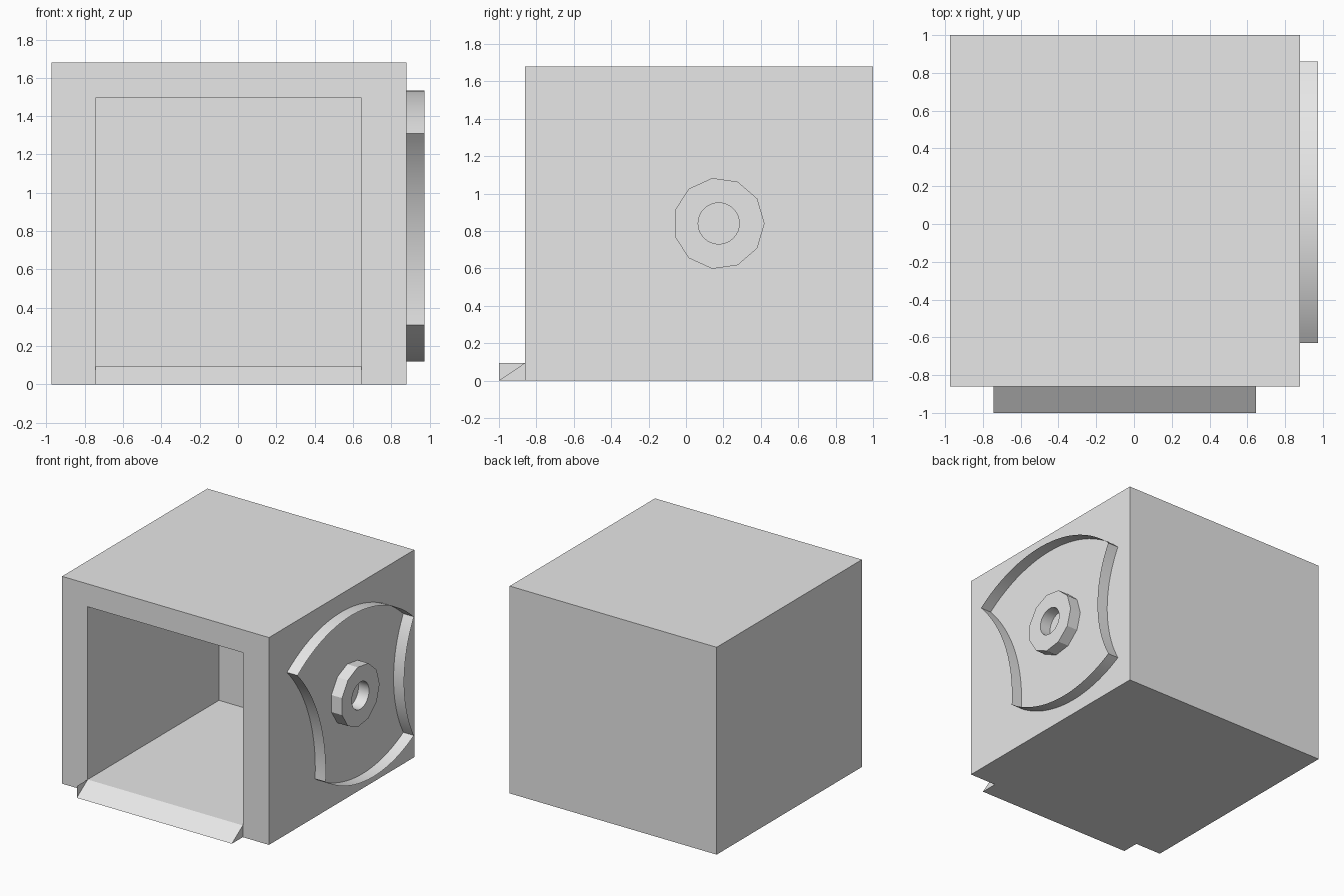
import bpy, bmesh
from math import cos, sin, pi, asin
from mathutils import Vector

if "Cube" in bpy.data.objects:
    bpy.data.objects.remove(bpy.data.objects["Cube"], do_unlink=True)

grey = bpy.data.materials.new("plain_grey")
grey.use_nodes = True
grey.diffuse_color = (0.8, 0.8, 0.8, 1)
grey.node_tree.nodes["Principled BSDF"].inputs["Base Color"].default_value = (0.8, 0.8, 0.8, 1)

SIDE, RIM = 0.88, 0.975        # side wall plane and outer edge of the side details
FRONT, LIP = -0.86, -1.0       # front plane and tip of the lip
LEFT, RIGHT, FLOOR, CEIL = -0.745, 0.645, 0.095, 1.495


def finish(bm, name, recalc=True, smooth=False):
    if recalc:
        bmesh.ops.recalc_face_normals(bm, faces=bm.faces)
    mesh = bpy.data.meshes.new(name)
    bm.to_mesh(mesh)
    bm.free()
    mesh.materials.append(grey)
    obj = bpy.data.objects.new(name, mesh)
    bpy.context.collection.objects.link(obj)
    if smooth:
        bpy.ops.object.select_all(action='DESELECT')
        obj.select_set(True)
        bpy.context.view_layer.objects.active = obj
        bpy.ops.object.shade_smooth_by_angle(angle=pi / 7)
    return obj


def arc(p, q, rise, steps=24):
    """Points from p up to (not including) q, bulging by rise to the left of p->q."""
    p, q = Vector(p), Vector(q)
    chord = q - p
    half = chord.length / 2
    normal = Vector((-chord.y, chord.x)).normalized()
    radius = (half ** 2 + rise ** 2) / (2 * rise)
    centre = (p + q) / 2 + normal * (rise - radius)
    span = asin(half / radius)
    along = chord.normalized()
    angles = [span * (2 * i / steps - 1) for i in range(steps)]
    return [centre + radius * (along * sin(a) + normal * cos(a)) for a in angles]


# Box body with a deep opening in the front
bm = bmesh.new()
bmesh.ops.create_cube(bm, size=1)
for v in bm.verts:
    v.co = (SIDE if v.co.x > 0 else -RIM, 1 if v.co.y > 0 else FRONT, 1.68 if v.co.z > 0 else 0)
front = min(bm.faces, key=lambda f: f.calc_center_median().y)
bmesh.ops.inset_individual(bm, faces=[front], thickness=0.1)
for v in front.verts:
    v.co = (RIGHT if v.co.x > 0 else LEFT, FRONT, CEIL if v.co.z > 0.8 else FLOOR)
pocket = bmesh.ops.extrude_face_region(bm, geom=[front])["geom"]
for v in pocket:
    if isinstance(v, bmesh.types.BMVert):
        v.co.y = 0.82
if front.is_valid:
    bmesh.ops.delete(bm, geom=[front], context='FACES_ONLY')
finish(bm, "box_body")

# Sloped lip below the opening
bm = bmesh.new()
ends = [[bm.verts.new((x, y, z)) for y, z in ((FRONT, 0), (LIP, 0), (FRONT, FLOOR))]
        for x in (LEFT, RIGHT)]
for end in ends:
    bm.faces.new(end)
for i, j in ((0, 1), (1, 2)):
    bm.faces.new((ends[0][i], ends[0][j], ends[1][j], ends[1][i]))
finish(bm, "front_lip")

# Thin cheek standing at one end of the lip
bm = bmesh.new()
bm.faces.new([bm.verts.new((LEFT, y, z)) for y, z in ((FRONT, FLOOR), (LIP, 0), (LIP, FLOOR))])
bm.faces.ensure_lookup_table()
bm.normal_update()
if bm.faces[0].normal.x < 0:
    bm.faces[0].normal_flip()
finish(bm, "lip_cheek", recalc=False)

# Thin curved rim on the side: two convex and two concave arcs
top_front, top_back = (-0.63, 1.31), (0.86, 1.217)
low_back, low_front = (0.86, 0.255), (-0.27, 0.31)
outline = (arc(top_front, top_back, 0.268) + arc(top_back, low_back, -0.125)
           + arc(low_back, low_front, 0.162) + arc(low_front, top_front, -0.11))
bm = bmesh.new()
rings = [[bm.verts.new((x, p.x, p.y)) for p in outline] for x in (SIDE, RIM)]
for i in range(len(outline)):
    j = (i + 1) % len(outline)
    bm.faces.new((rings[0][i], rings[0][j], rings[1][j], rings[1][i]))
finish(bm, "side_rim", smooth=True)

# Eleven-sided hub with a round hole
bm = bmesh.new()


def loop(radius, sides, x):
    turns = [2 * pi * i / sides for i in range(sides)]
    verts = [bm.verts.new((x, 0.175 + radius * cos(t), 0.84 + radius * sin(t))) for t in turns]
    edges = [bm.edges.new((verts[i], verts[(i + 1) % sides])) for i in range(sides)]
    return verts, edges


outer_low, outer_top = loop(0.245, 11, SIDE), loop(0.245, 11, RIM)
hole_low, hole_top = loop(0.11, 32, SIDE), loop(0.11, 32, RIM)
for low, top in ((outer_low, outer_top), (hole_low, hole_top)):
    bmesh.ops.bridge_loops(bm, edges=low[1] + top[1])
bmesh.ops.triangle_fill(bm, edges=outer_top[1] + hole_top[1], use_beauty=True)
finish(bm, "side_hub", smooth=True)
